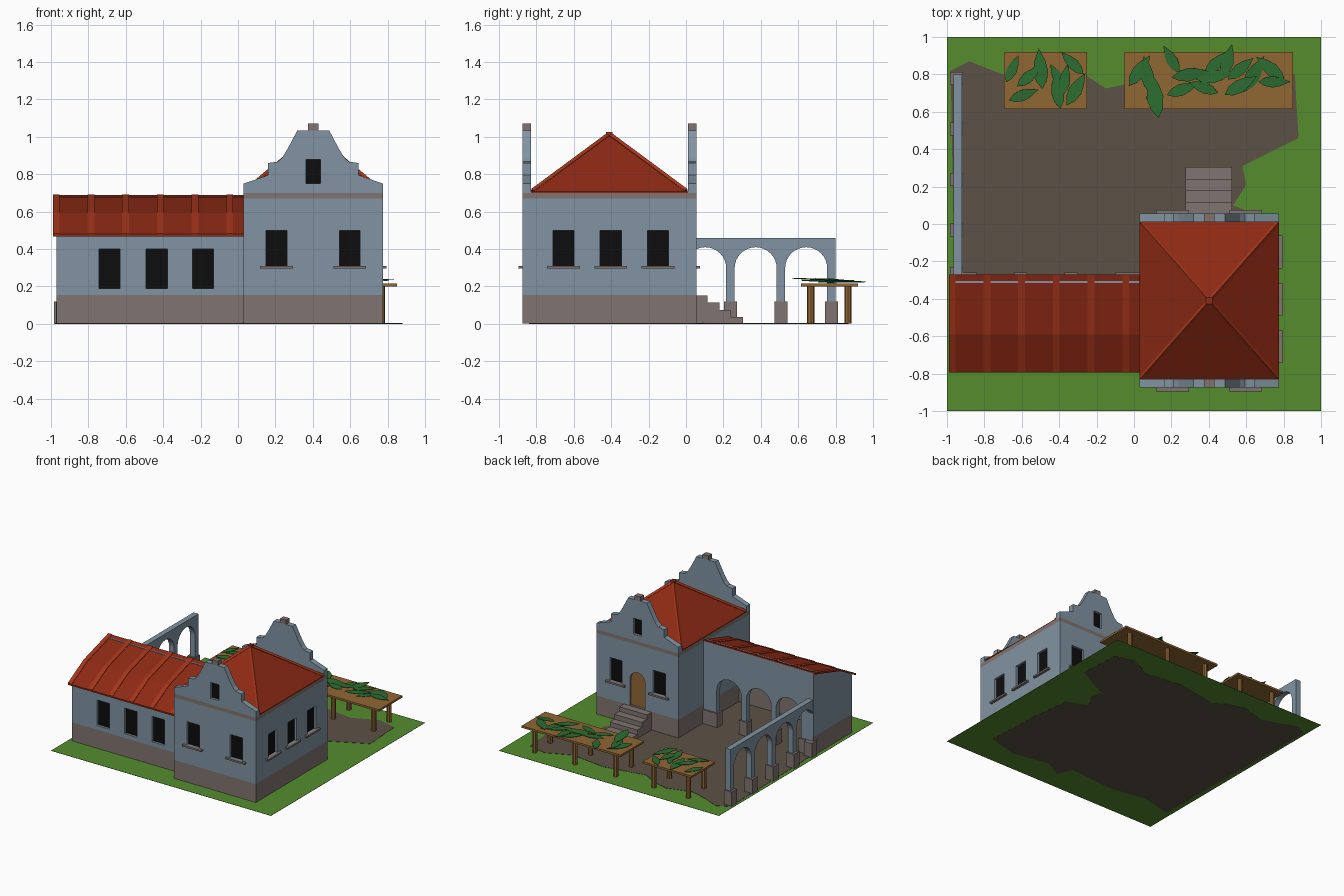
import bpy, bmesh, math
from mathutils import Vector, Matrix

if "Cube" in bpy.data.objects:
    bpy.data.objects.remove(bpy.data.objects["Cube"])


def material(name, rgb):
    m = bpy.data.materials.new(name)
    m.diffuse_color = (*rgb, 1)
    m.use_nodes = True
    m.node_tree.nodes["Principled BSDF"].inputs["Base Color"].default_value = m.diffuse_color
    return m


WALL = material("blue grey plaster", (0.22, 0.295, 0.36))
STONE = material("brown grey stone", (0.216, 0.175, 0.162))
ROOF = material("red tile", (0.27, 0.023, 0.007))
RIDGE = material("light red tile", (0.37, 0.036, 0.010))
GRASS = material("grass green", (0.089, 0.262, 0.027))
DIRT = material("dirt brown", (0.107, 0.084, 0.061))
WOOD = material("wood", (0.283, 0.136, 0.034))
LEAF = material("leaf green", (0.025, 0.15, 0.03))
DARK = material("window black", (0.004, 0.004, 0.004))


def finish(name, bm, mat):
    bmesh.ops.recalc_face_normals(bm, faces=bm.faces)
    me = bpy.data.meshes.new(name)
    bm.to_mesh(me)
    bm.free()
    me.materials.append(mat)
    ob = bpy.data.objects.new(name, me)
    bpy.context.collection.objects.link(ob)
    return ob


def prism(name, pts, axis, a, b, mat):
    """Extrude a flat outline along an axis: x takes (y,z), y takes (x,z), z takes (x,y)."""
    place = {"x": lambda u, v, w: (w, u, v),
             "y": lambda u, v, w: (u, w, v),
             "z": lambda u, v, w: (u, v, w)}[axis]
    bm = bmesh.new()
    face = bm.faces.new([bm.verts.new(place(u, v, a)) for u, v in pts])
    ext = bmesh.ops.extrude_face_region(bm, geom=[face])
    bmesh.ops.translate(bm, vec=place(0, 0, b - a),
                        verts=[g for g in ext["geom"] if isinstance(g, bmesh.types.BMVert)])
    return finish(name, bm, mat)


def rect(u0, u1, v0, v1):
    return [(u0, v0), (u1, v0), (u1, v1), (u0, v1)]


def box(name, x0, x1, y0, y1, z0, z1, mat):
    return prism(name, rect(x0, x1, y0, y1), "z", z0, z1, mat)


def arc(c, z, r, n=16):
    return [(c - r * math.cos(math.pi * i / n), z + r * math.sin(math.pi * i / n)) for i in range(n + 1)]


def bar(name, p, q, r, mat, sides=4):
    p, q = Vector(p), Vector(q)
    bm = bmesh.new()
    bmesh.ops.create_cone(bm, cap_ends=True, segments=sides, radius1=r, radius2=r, depth=(q - p).length)
    turn = (q - p).to_track_quat("Z", "Y").to_matrix().to_4x4()
    bm.transform(Matrix.Translation((p + q) / 2) @ turn)
    return finish(name, bm, mat)


def recess(name, wall, pts, axis, face, out, mat, depth=0.022):
    """Cut an opening into a wall and close it with a thin panel."""
    cutter = prism("cutter", pts, axis, face + out * 0.05, face - out * depth, mat)
    cutter.hide_render = True
    mod = wall.modifiers.new("opening", "BOOLEAN")
    mod.operation, mod.solver, mod.object = "DIFFERENCE", "EXACT", cutter
    bpy.context.view_layer.objects.active = wall
    bpy.ops.object.modifier_apply(modifier=mod.name)
    bpy.data.objects.remove(cutter)
    prism(name, pts, axis, face - out * (depth + 0.003), face - out * (depth - 0.003), mat)


# ground and worn yard
box("lawn", -1, 1, -1, 1, 0.001, 0.003, GRASS)
yard = [(-.98, .82), (-.88, .87), (-.73, .81), (-.6, .77), (-.4, .83), (-.25, .79), (-.15, .725),
        (-.05, .745), (.2, .79), (.5, .75), (.7, .84), (.86, .80), (.87, .62), (.88, .46), (.58, .31),
        (.60, .21), (.53, .10), (.70, .03), (.74, -.3), (.76, -.75), (.5, -.82), (.2, -.76),
        (.05, -.84), (0, -.72), (-.4, -.75), (-.7, -.70), (-.96, -.76), (-.96, -.3)]
prism("dirt_yard", yard, "z", 0, 0.005, DIRT)

# main house body
X0, X1, Y0, Y1, CX = .03, .775, -.875, .055, .4025
box("house_base", X0, X1, Y0, Y1, .002, .155, STONE)
house = box("house_wall", X0, X1, Y0, Y1, .155, .67, WALL)
box("house_band", X0, X1, Y0, Y1, .67, .70, STONE)

# house windows with sills, then the arched door
for side, face, out in (("front", Y0, -1), ("back", Y1, 1)):
    for c in (.205, .5975):
        recess(side + "_window", house, rect(c - .056, c + .056, .31, .50), "y", face, out, DARK)
        lo, hi = sorted((face - out * .01, face + out * .02))
        box(side + "_sill", c - .088, c + .088, lo, hi, .296, .31, STONE)
for c in (-.655, -.4025, -.15):
    recess("side_window", house, rect(c - .057, c + .057, .31, .50), "x", X1, 1, DARK)
    box("side_sill", X1 - .01, X1 + .02, c - .088, c + .088, .296, .31, STONE)
door = [(.3325, .155)] + arc(CX, .37, .07) + [(.4725, .155)]
recess("door", house, door, "y", Y1, 1, WOOD)

# stepped gables at front and back
half = [(.3725, .70), (.3725, .75), (.30, .775), (.243, .795), (.243, .86), (.19, .867),
        (.165, .89), (.135, .94), (.085, 1.035)]
outline = [(CX + u, z) for u, z in half] + [(CX - u, z) for u, z in reversed(half)]
for side, a, b, out in (("front", Y0, Y0 + .045, -1), ("back", Y1 - .045, Y1, 1)):
    gable = prism(side + "_gable", outline, "y", a, b, WALL)
    recess(side + "_gable_window", gable, rect(CX - .038, CX + .038, .75, .88), "y",
           a if out < 0 else b, out, DARK)
    box(side + "_gable_cap", CX - .027, CX + .027, a, b, 1.035, 1.07, STONE)

# hipped roof with ridge tiles
RY0, RY1, TOP = -.83, .01, 1.015
RC = (RY0 + RY1) / 2
bm = bmesh.new()
low = [bm.verts.new((x, y, .70)) for x, y in rect(X0, X1, RY0, RY1)]
eave = [bm.verts.new((x, y, .708)) for x, y in rect(X0, X1, RY0, RY1)]
apex = bm.verts.new((CX, RC, TOP))
bm.faces.new(low)
for i in range(4):
    j = (i + 1) % 4
    bm.faces.new((low[i], low[j], eave[j], eave[i]))
    bm.faces.new((eave[i], eave[j], apex))
finish("house_roof", bm, ROOF)
for x, y in rect(X0 + .01, X1 - .01, RY0 + .01, RY1 - .01):
    bar("hip_ridge", (x, y, .712), (CX, RC, TOP), .013, RIDGE)
box("roof_peak", CX - .017, CX + .017, RC - .017, RC + .017, .99, 1.025, RIDGE)

# back steps
for i, (y, z) in enumerate(((.115, .152), (.18, .115), (.24, .075), (.305, .036))):
    box("step", .275, .525, Y1 - .01, y, .002, z, STONE)

# low wing: front wall, end wall
wing = box("wing_front_wall", -.97, X0, -.77, -.73, .155, .477, WALL)
box("wing_front_base", -.97, X0, -.77, -.73, .002, .155, STONE)
for c in (-.6875, -.435, -.1875):
    recess("wing_window", wing, rect(c - .057, c + .057, .19, .40), "y", -.77, -1, DARK)
prism("wing_end_wall", [(-.77, .155), (-.27, .155), (-.27, .678), (-.59, .582), (-.77, .48)],
      "x", -.97, -.93, WALL)
box("wing_end_base", -.97, -.93, -.77, -.27, .002, .155, STONE)


# arcades: wing gallery and free-standing yard wall
def arcade(name, axis, u0, u1, top, centres, r, spring, a, b):
    pts = [(u0, .002)]
    for c in centres:
        pts += [(c - r, .002)] + arc(c, spring, r) + [(c + r, .002)]
    prism(name, pts + [(u1, .002), (u1, top), (u0, top)], axis, a, b, WALL)


arcade("gallery_arcade", "y", -.97, X0, .678, (-.7425, -.4725, -.2025), .1125, .305, -.315, -.27)
for c in (-.6075, -.3375):
    box("gallery_pier_base", c - .035, c + .035, -.327, -.258, .002, .12, STONE)
box("gallery_end_base", -.972, -.843, -.327, -.258, .002, .12, STONE)
box("gallery_inner_base", -.102, X0, -.327, -.258, .002, .12, STONE)
arcade("yard_arcade", "x", -.30, .80, .46, (-.1675, .1025, .3725, .6425), .1125, .2975, -.965, -.92)
for c in (-.265, -.0325, .2375, .5075, .7775):
    box("yard_pier_base", -.983, -.913, c - .035, c + .035, .002, .12, STONE)

# wing roof: bent lean-to slab with raised tile strips
line = [(-.795, .480), (-.59, .593), (-.27, .688)]
under = [(y, z - .012) for y, z in reversed(line)]
prism("wing_roof", line + under, "x", -.99, X0, ROOF)
strip = [(y, z + .004) for y, z in line] + [(y, z - .002) for y, z in reversed(line)]
for i in range(6):
    x = -.972 + .1855 * i
    prism("wing_roof_strip", strip, "x", x - .018, x + .018, RIDGE)

# tables
for name, x0, x1, legs in (("short_table", -.695, -.25, (-.63, -.315)),
                           ("long_table", -.05, .85, (.03, .40, .767))):
    box(name + "_top", x0, x1, .615, .92, .20, .216, WOOD)
    for x in legs:
        for y in (.667, .867):
            bar(name + "_leg", (x, y, .002), (x, y, .205), .019, WOOD, 8)

# drying leaves: x, y, direction in degrees, length
shape = [(-.5, 0), (-.3, .13), (-.05, .18), (.2, .13), (.5, 0), (.2, -.13), (-.05, -.18), (-.3, -.13)]
leaves = [(-.65, .83, 65, .16), (-.50, .83, 95, .22), (-.59, .69, 20, .17), (-.56, .79, 40, .17),
          (-.33, .86, 135, .17), (-.41, .71, 100, .19), (-.37, .77, 80, .17), (-.31, .72, 60, .20),
          (-.41, .79, 120, .15), (.03, .82, 55, .20), (.07, .80, 100, .20), (.11, .69, 100, .25),
          (.20, .88, 120, .17), (.26, .72, 20, .18), (.30, .80, 10, .20), (.37, .73, 160, .17),
          (.44, .86, 45, .18), (.50, .87, 75, .19), (.43, .79, 10, .20), (.57, .74, 30, .20),
          (.64, .80, 60, .22), (.73, .83, 140, .20), (.57, .83, 40, .18), (.75, .76, 0, .17)]
for i, (x, y, deg, size) in enumerate(leaves):
    leaf = prism("leaf", [(u * size, v * size) for u, v in shape], "z", 0, .003, LEAF)
    leaf.location = (x, y, .222 + .005 * (i % 4))
    leaf.rotation_euler = (.06 * (i % 3 - 1), .04 * (i % 2), math.radians(deg))
